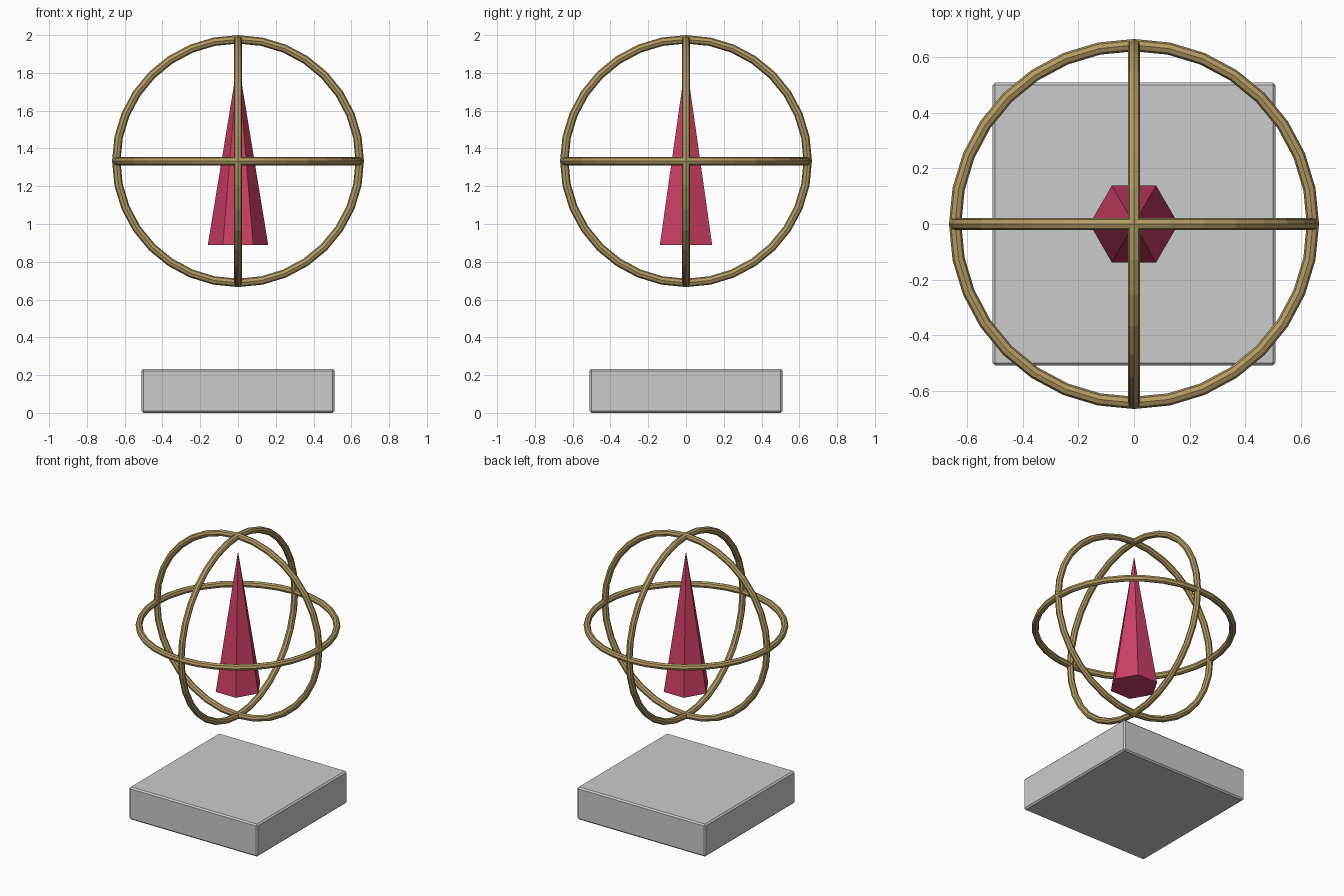
import bpy
from math import radians

if "Cube" in bpy.data.objects:
    bpy.data.objects.remove(bpy.data.objects["Cube"])

CENTRE_Z = 1.333


def paint(obj, name, colour):
    mat = bpy.data.materials.get(name) or bpy.data.materials.new(name)
    mat.diffuse_color = (*colour, 1)
    mat.use_nodes = True
    mat.node_tree.nodes["Principled BSDF"].inputs["Base Color"].default_value = mat.diffuse_color
    obj.data.materials.append(mat)


# Stone plinth with slightly softened edges
bpy.ops.mesh.primitive_cube_add(size=1, location=(0, 0, 0.1165))
plinth = bpy.context.object
plinth.name = "plinth"
plinth.scale = (1.02, 1.02, 0.233)
bpy.ops.object.transform_apply(location=False, rotation=False, scale=True)
bevel = plinth.modifiers.new("soft_edges", 'BEVEL')
bevel.width = 0.01
bevel.segments = 1

# Three perpendicular brass rings
rings = {
    "ring_horizontal": (0, 0, 0),
    "ring_front": (radians(90), 0, 0),
    "ring_side": (0, radians(90), 0),
}
for name, rotation in rings.items():
    bpy.ops.mesh.primitive_torus_add(
        major_radius=0.6445, minor_radius=0.0222,
        major_segments=32, minor_segments=8,
        location=(0, 0, CENTRE_Z), rotation=rotation)
    ring = bpy.context.object
    ring.name = name
    bpy.ops.object.shade_flat()
    paint(ring, "brass", (0.45, 0.33, 0.13))

# Six-sided crystal spike floating in the middle
bpy.ops.mesh.primitive_cone_add(
    vertices=6, radius1=0.16, radius2=0, depth=0.978,
    location=(0, 0, 0.889 + 0.978 / 2), rotation=(0, 0, radians(30)))
crystal = bpy.context.object
crystal.name = "crystal"
paint(crystal, "crimson", (0.6, 0.05, 0.13))
